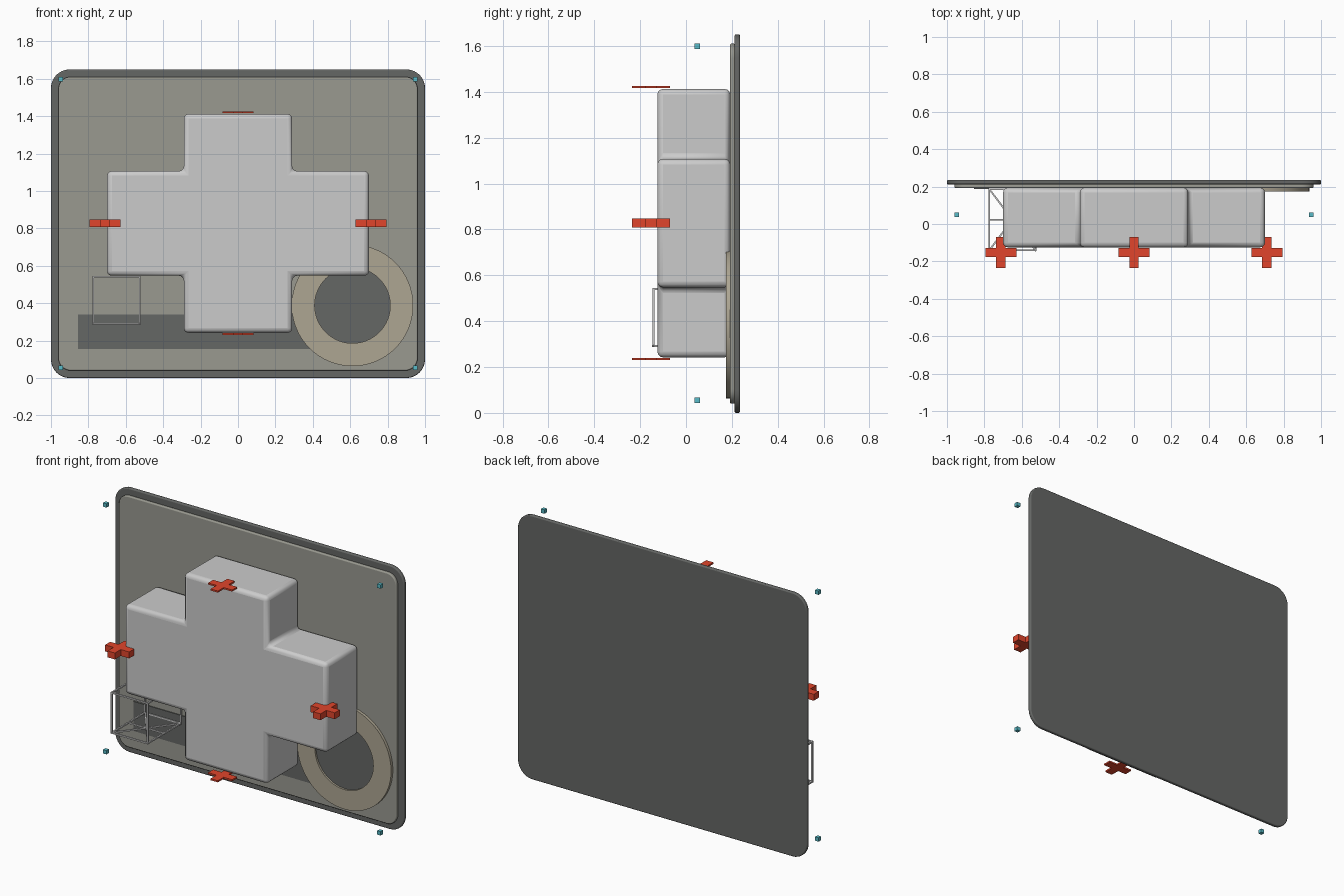
import bpy, bmesh, math
from mathutils import Vector

if "Cube" in bpy.data.objects:
    bpy.data.objects.remove(bpy.data.objects["Cube"])


def mat(name, rgb):
    m = bpy.data.materials.new(name)
    m.diffuse_color = (*rgb, 1)
    m.use_nodes = True
    m.node_tree.nodes["Principled BSDF"].inputs["Base Color"].default_value = m.diffuse_color
    return m


DARK = mat("dark_grey", (0.13, 0.135, 0.13))
PANEL = mat("olive_grey", (0.32, 0.32, 0.28))
TAN = mat("tan", (0.42, 0.38, 0.29))
RED = mat("red", (0.75, 0.06, 0.025))
CYAN = mat("cyan", (0.1, 0.5, 0.58))


def prism(name, pts, axis, a, b, material=None, bevel=0, smooth=False, loc=(0, 0, 0)):
    """Extrude a 2D outline from a to b along 'y' (points are x,z) or 'z' (points are x,y)."""
    bm = bmesh.new()
    put = (lambda p, d: (p[0], d, p[1])) if axis == 'y' else (lambda p, d: (p[0], p[1], d))
    lo = [bm.verts.new(put(p, a)) for p in pts]
    hi = [bm.verts.new(put(p, b)) for p in pts]
    n = len(pts)
    bm.faces.new(lo)
    bm.faces.new(hi[::-1])
    for i in range(n):
        j = (i + 1) % n
        bm.faces.new((lo[i], hi[i], hi[j], lo[j]))
    bmesh.ops.recalc_face_normals(bm, faces=bm.faces)
    return finish(name, bm, material, bevel, smooth, loc)


def finish(name, bm, material=None, bevel=0, smooth=False, loc=(0, 0, 0)):
    me = bpy.data.meshes.new(name)
    bm.to_mesh(me)
    bm.free()
    ob = bpy.data.objects.new(name, me)
    ob.location = loc
    bpy.context.collection.objects.link(ob)
    if material:
        me.materials.append(material)
    if bevel:
        mod = ob.modifiers.new("bevel", 'BEVEL')
        mod.width, mod.segments, mod.limit_method = bevel, 3, 'ANGLE'
        mod.angle_limit = math.radians(40)
    if smooth:
        bpy.ops.object.select_all(action='DESELECT')
        ob.select_set(True)
        bpy.context.view_layer.objects.active = ob
        bpy.ops.object.shade_smooth_by_angle(angle=math.radians(35))
    return ob


def round_rect(x, z0, z1, r, n=8):
    pts = []
    for q, (cx, cz) in enumerate([(x - r, z1 - r), (r - x, z1 - r), (r - x, z0 + r), (x - r, z0 + r)]):
        for i in range(n + 1):
            t = math.pi / 2 * (q + i / n)
            pts.append((cx + r * math.cos(t), cz + r * math.sin(t)))
    return pts


def plus(a, b, c, d, cz=0):
    """Plus outline: horizontal bar a by b, vertical bar c by d (half sizes)."""
    q = [(a, b), (c, b), (c, d), (-c, d), (-c, b), (-a, b),
         (-a, -b), (-c, -b), (-c, -d), (c, -d), (c, -b), (a, -b)]
    return [(x, z + cz) for x, z in q]


def box(name, x0, x1, y0, y1, z0, z1, material=None):
    return prism(name, [(x0, z0), (x1, z0), (x1, z1), (x0, z1)], 'y', y0, y1, material)


# back plate and raised panel
prism("back_plate", round_rect(1, 0, 1.65, 0.1), 'y', 0.212, 0.235, DARK, 0.006, True)
prism("front_panel", round_rect(0.96, 0.04, 1.61, 0.065), 'y', 0.192, 0.213, PANEL, 0.006, True)

# plus-shaped body with rounded edges
prism("plus_body", plus(0.70, 0.28, 0.29, 0.585, 0.827), 'y', -0.125, 0.193, None, 0.025, True)

# dark strip, disc and ring on the panel
box("floor_strip", -0.855, 0.45, 0.187, 0.193, 0.155, 0.34, DARK)
N = 64
CX, CZ = 0.612, 0.388
circle = lambda r: [(CX + r * math.cos(2 * math.pi * i / N), CZ + r * math.sin(2 * math.pi * i / N)) for i in range(N)]
prism("ring_disc", circle(0.21), 'y', 0.186, 0.193, DARK, 0, True)
bm = bmesh.new()
loops = [[bm.verts.new((x, y, z)) for x, z in circle(r)]
         for r, y in ((0.325, 0.174), (0.325, 0.193), (0.202, 0.193), (0.202, 0.174))]
for k in range(4):
    p, q = loops[k], loops[(k + 1) % 4]
    for i in range(N):
        j = (i + 1) % N
        bm.faces.new((p[i], p[j], q[j], q[i]))
bmesh.ops.recalc_face_normals(bm, faces=bm.faces)
finish("ring", bm, TAN, 0, True)

# red plus markers at the four arm ends
for side, x, z, h in (("left", -0.712, 0.828, 0.02), ("right", 0.71, 0.828, 0.02),
                      ("top", 0, 1.421, 0.005), ("bottom", 0, 0.235, 0.005)):
    prism("marker_" + side, plus(0.083, 0.025, 0.025, 0.083), 'z', -h, h, RED, loc=(x, -0.152, z))

# small corner cubes
c = 0.012
for sx in (-1, 1):
    for z in (0.055, 1.598):
        x = sx * 0.948
        box("corner_cube", x - c, x + c, 0.05 - c, 0.05 + c, z - c, z + c, CYAN)

# wire cage: box edges plus a middle bar and crossed braces on its floor
X, Y, Z = (-0.774, -0.526), (-0.141, 0.187), (0.291, 0.541)
bars = []
for i in (0, 1):
    for j in (0, 1):
        bars += [((X[0], Y[i], Z[j]), (X[1], Y[i], Z[j])),
                 ((X[i], Y[0], Z[j]), (X[i], Y[1], Z[j])),
                 ((X[i], Y[j], Z[0]), (X[i], Y[j], Z[1]))]
bars += [((X[0], 0.023, Z[0]), (X[1], 0.023, Z[0])),
         ((X[0], Y[0], Z[0]), (X[1], Y[1], Z[0])),
         ((X[0], Y[1], Z[0]), (X[1], Y[0], Z[0]))]
bm = bmesh.new()
for a, b in bars:
    a, b = Vector(a), Vector(b)
    d = b - a
    vs = bmesh.ops.create_cube(bm, size=1)["verts"]
    bmesh.ops.scale(bm, vec=(0.009, 0.009, d.length + 0.009), verts=vs)
    bmesh.ops.rotate(bm, cent=(0, 0, 0), matrix=d.to_track_quat('Z', 'Y').to_matrix(), verts=vs)
    bmesh.ops.translate(bm, vec=(a + b) / 2, verts=vs)
finish("wire_cage", bm)
